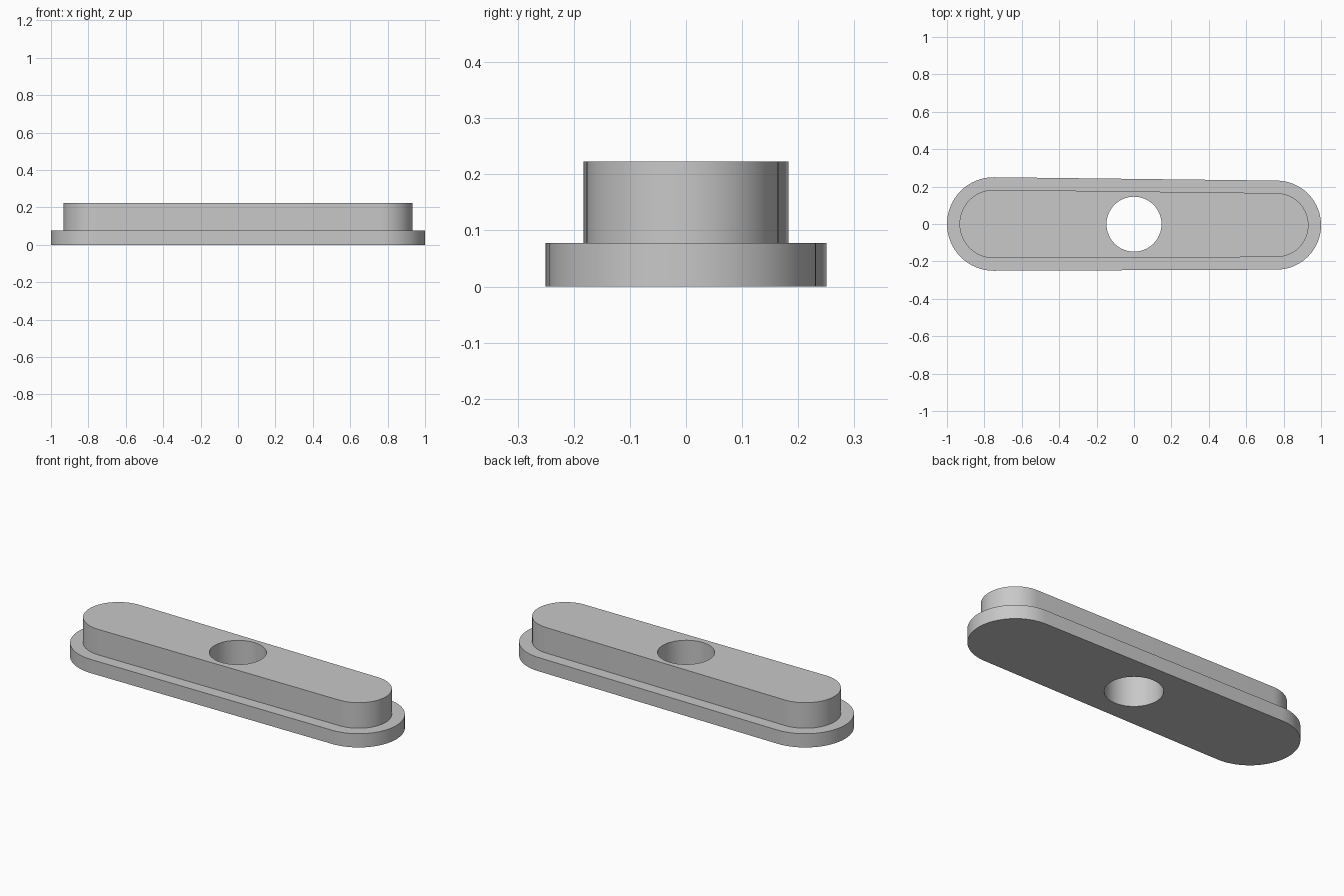
import bpy
import bmesh
from math import sin, cos, acos, atan2, pi, hypot

cube = bpy.data.objects.get("Cube")
if cube:
    bpy.data.objects.remove(cube, do_unlink=True)

BASE_TOP, TOP = 0.078, 0.223
LEDGE = 0.067
SEG = 32

bm = bmesh.new()


def ring(points, z):
    return [bm.verts.new((x, y, z)) for x, y in points]


def arc(cx, cy, r, start, end, n):
    return [(cx + r * cos(start + (end - start) * i / n),
             cy + r * sin(start + (end - start) * i / n)) for i in range(n + 1)]


def slot_outline(inset):
    """Two round ends of slightly different radius joined by tangent sides."""
    (x1, y1, r1), (x2, y2, r2) = (-0.75, 0, 0.25), (0.762, -0.006, 0.238)
    a = atan2(y2 - y1, x2 - x1)
    b = acos((r1 - r2) / hypot(x2 - x1, y2 - y1))
    return (arc(x2, y2, r2 - inset, a - b, a + b, SEG)
            + arc(x1, y1, r1 - inset, a + b, a - b + 2 * pi, SEG))


def bridge(lower, upper):
    n = len(lower)
    for i in range(n):
        j = (i + 1) % n
        bm.faces.new((lower[i], lower[j], upper[j], upper[i]))


def cap(outer, hole):
    edges = [bm.edges.get((loop[i - 1], loop[i]))
             for loop in (outer, hole) for i in range(len(loop))]
    bmesh.ops.triangle_fill(bm, use_beauty=True, use_dissolve=False, edges=edges)


# Stepped body: base wall, ledge, raised wall
base, raised = slot_outline(0), slot_outline(LEDGE)
rings = [ring(base, 0), ring(base, BASE_TOP), ring(raised, BASE_TOP), ring(raised, TOP)]
for lower, upper in zip(rings, rings[1:]):
    bridge(lower, upper)

# Round hole through the middle
circle = arc(0, -0.001, 0.147, 0, 2 * pi, 64)[:-1]
hole_bottom, hole_top = ring(circle, 0), ring(circle, TOP)
bridge(hole_bottom, hole_top)

# Flat bottom and top
cap(rings[0], hole_bottom)
cap(rings[-1], hole_top)
bmesh.ops.recalc_face_normals(bm, faces=bm.faces[:])

mesh = bpy.data.meshes.new("stepped_slot_plate")
bm.to_mesh(mesh)
bm.free()
plate = bpy.data.objects.new("stepped_slot_plate", mesh)
bpy.context.collection.objects.link(plate)

# Plain grey
grey = bpy.data.materials.new("light_grey")
grey.use_nodes = True
colour = (0.58, 0.58, 0.58, 1)
grey.diffuse_color = colour
grey.node_tree.nodes["Principled BSDF"].inputs["Base Color"].default_value = colour
mesh.materials.append(grey)

# Smooth walls with crisp rims
bpy.ops.object.select_all(action='DESELECT')
plate.select_set(True)
bpy.context.view_layer.objects.active = plate
bpy.ops.object.shade_smooth_by_angle(angle=pi / 6)
